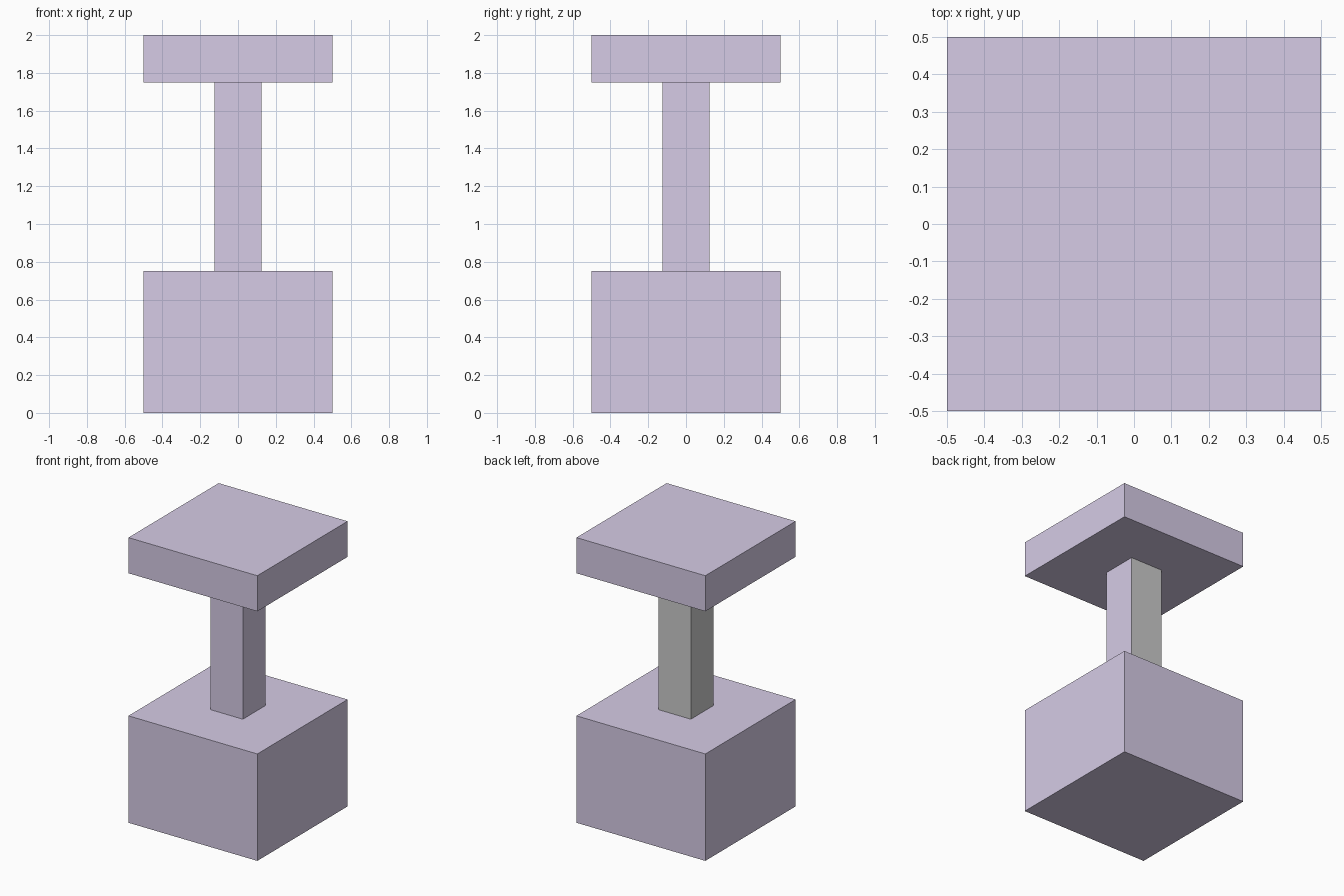
import bpy, bmesh
from mathutils import Matrix, Vector

if "Cube" in bpy.data.objects:
    bpy.data.objects.remove(bpy.data.objects["Cube"])

purple = bpy.data.materials.new("purple")
purple.diffuse_color = (0.67, 0.60, 0.79, 1)
purple.use_nodes = True
purple.node_tree.nodes["Principled BSDF"].inputs["Base Color"].default_value = purple.diffuse_color


def block(name, width, z0, z1, material=None, keep=None):
    """Square block from z0 to z1; keep optionally selects faces by normal."""
    bm = bmesh.new()
    size = Matrix.Diagonal((width, width, z1 - z0, 1))
    bmesh.ops.create_cube(bm, size=1, matrix=Matrix.Translation((0, 0, (z0 + z1) / 2)) @ size)
    bm.normal_update()
    if keep:
        unwanted = [f for f in bm.faces if not keep(f.normal)]
        bmesh.ops.delete(bm, geom=unwanted, context='FACES')
    mesh = bpy.data.meshes.new(name)
    bm.to_mesh(mesh)
    bm.free()
    if material:
        mesh.materials.append(material)
    obj = bpy.data.objects.new(name, mesh)
    bpy.context.collection.objects.link(obj)
    return obj


# Heavy base and flat top slab
block("base", 1.0, 0, 0.75, purple)
block("top_slab", 1.0, 1.75, 2.0, purple)

# Column: front and right sides are purple, back and left sides plain grey
front_right = Vector((1, -1, 0))
block("column_front_right", 0.25, 0.75, 1.75, purple, lambda n: n.dot(front_right) > 0.5)
block("column_back_left", 0.25, 0.75, 1.75, None, lambda n: n.dot(front_right) < -0.5)
